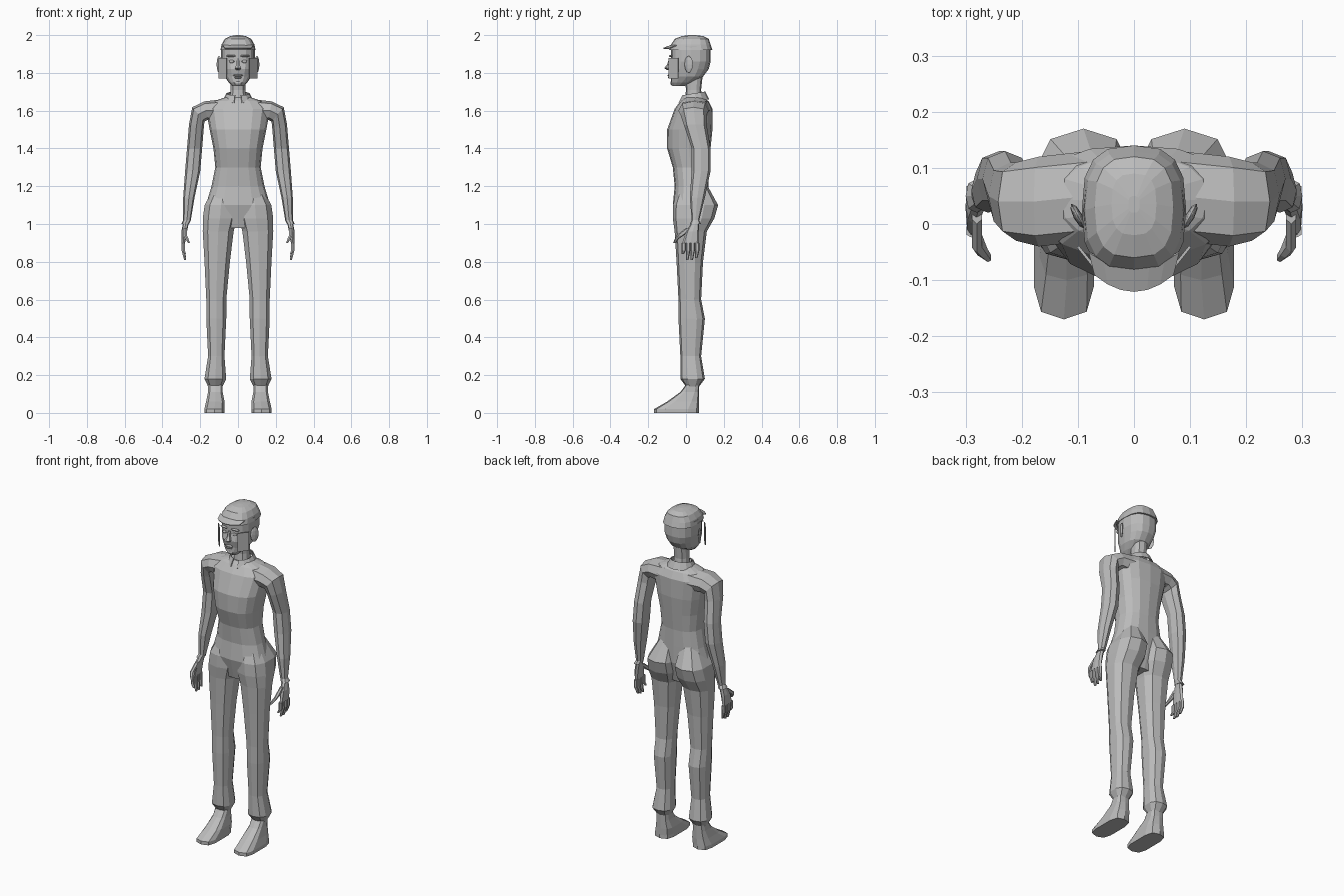
import bpy
import bmesh
from math import cos, sin, pi, radians, copysign
from mathutils import Matrix

if "Cube" in bpy.data.objects:
    bpy.data.objects.remove(bpy.data.objects["Cube"])

grey = bpy.data.materials.new("plain grey")
grey.use_nodes = True
shade = (.5, .5, .5, 1)
grey.diffuse_color = shade
grey.node_tree.nodes["Principled BSDF"].inputs["Base Color"].default_value = shade


def finish(name, bm, mirror=False, thickness=None):
    """Turn a bmesh into a flat shaded object, optionally thickened and mirrored."""
    bmesh.ops.recalc_face_normals(bm, faces=bm.faces)
    mesh = bpy.data.meshes.new(name)
    bm.to_mesh(mesh)
    bm.free()
    mesh.materials.append(grey)
    obj = bpy.data.objects.new(name, mesh)
    bpy.context.collection.objects.link(obj)
    if thickness:
        solid = obj.modifiers.new("thickness", "SOLIDIFY")
        solid.thickness = thickness
        solid.offset = 0
    if mirror:
        obj.modifiers.new("mirror", "MIRROR")


def span(left, right, front, back, height):
    """Level ring given by its extents."""
    middle_x = (left + right) / 2
    middle_y = (front + back) / 2
    return middle_x, middle_y, height, right - middle_x, back - middle_y


def centred(half_width, front, back, height):
    """Level ring that straddles the middle of the body."""
    return span(-half_width, half_width, front, back, height)


def rounded(value, power):
    """Superellipse form of a sine or cosine."""
    return copysign(abs(value) ** (2 / power), value)


def ring_points(x, y, z, rx, ry, tilt=0, sides=8, power=2.5):
    """Points of a rounded ring, tilted sideways by an angle in degrees."""
    slope = radians(tilt)
    for i in range(sides):
        angle = 2 * pi * i / sides - pi / 2
        u = rx * rounded(cos(angle), power)
        v = ry * rounded(sin(angle), power)
        yield x + u * cos(slope), y + v, z + u * sin(slope)


def loft(name, rings, sides=8, power=2.5, mirror=False):
    """Skin a row of rings and close both ends."""
    bm = bmesh.new()
    rows = []
    for ring in rings:
        points = ring_points(*ring, sides=sides, power=power)
        rows.append([bm.verts.new(point) for point in points])
    for low, high in zip(rows, rows[1:]):
        for i in range(sides):
            bm.faces.new((low[i - 1], low[i], high[i], high[i - 1]))
    bm.faces.new(rows[0])
    bm.faces.new(rows[-1])
    finish(name, bm, mirror)


def sheet(name, top, bottom, mirror=False):
    """Thin sheet between two rows of points."""
    bm = bmesh.new()
    upper = [bm.verts.new(point) for point in top]
    lower = [bm.verts.new(point) for point in bottom]
    for a, b, c, d in zip(upper, upper[1:], lower[1:], lower):
        bm.faces.new((a, b, c, d))
    finish(name, bm, mirror, thickness=.005)


def blob(name, place, size, mirror=False, turn=0):
    """Small faceted ellipsoid."""
    bm = bmesh.new()
    spin = Matrix.Rotation(radians(turn), 4, "Z")
    where = Matrix.Translation(place) @ spin @ Matrix.Diagonal((*size, 1))
    bmesh.ops.create_uvsphere(bm, u_segments=8, v_segments=6, radius=1, matrix=where)
    finish(name, bm, mirror)


# Torso, from pelvis to the base of the neck
loft("torso", [
    centred(.09, -.04, .09, .98),
    centred(.17, -.07, .12, 1.1),
    centred(.14, -.06, .12, 1.2),
    centred(.12, -.07, .12, 1.3),
    centred(.13, -.1, .13, 1.4),
    centred(.15, -.1, .14, 1.5),
    centred(.17, -.06, .14, 1.61),
    centred(.13, -.03, .12, 1.65),
    centred(.07, -.01, .09, 1.67),
], sides=16)

# Trouser legs with seat and flared cuffs
loft("trouser_leg", [
    span(.02, .12, -.03, .11, 1.21),
    span(0, .18, -.07, .17, 1.1),
    span(0, .19, -.07, .15, 1.03),
    span(.02, .19, -.06, .11, .96),
    span(.04, .18, -.05, .09, .8),
    span(.06, .17, -.04, .08, .6),
    span(.06, .17, -.04, .1, .5),
    span(.07, .16, -.03, .08, .3),
    span(.06, .18, -.03, .1, .18),
    span(.08, .16, 0, .07, .14),
], sides=10, mirror=True)

# Feet
loft("foot", [
    span(.08, .16, 0, .07, .15),
    span(.08, .16, -.03, .07, .11),
    span(.07, .17, -.1, .07, .06),
    span(.07, .18, -.17, .07, .02),
    span(.07, .18, -.17, .07, 0),
], sides=10, power=3.5, mirror=True)

# Arms, bending over the shoulder and ending in a narrow cuff
loft("arm", [
    (.08, .05, 1.6, .06, .08, 90),
    (.17, .04, 1.6, .05, .08, 80),
    (.21, .04, 1.58, .05, .07, 50),
    (.22, .05, 1.52, .04, .06, 10),
    (.23, .08, 1.4, .04, .05),
    (.24, .08, 1.28, .04, .05),
    (.26, .06, 1.14, .03, .04),
    (.27, .05, 1.02, .02, .02),
    (.28, .05, 1, .02, .03),
], mirror=True)

# Hands with four curled fingers and a thumb reaching forward
loft("palm", [
    span(.26, .29, .03, .07, 1.01),
    span(.27, .3, 0, .07, .96),
    span(.28, .3, -.02, .07, .9),
], mirror=True)
for i, tip in enumerate((.82, .81, .81, .84)):
    y = .06 - .024 * i
    loft(f"finger_{i + 1}", [
        (.29, y, .9, .01, .012),
        (.29, y, .86, .01, .011),
        (.28, y - .006, tip, .006, .007),
    ], sides=6, mirror=True)
loft("thumb", [
    (.28, .02, .98, .01, .02),
    (.28, -.03, .94, .01, .02),
    (.27, -.05, .92, .01, .01),
    (.26, -.06, .9, .006, .008),
], sides=6, mirror=True)

# Neck and open collar
loft("neck", [
    centred(.05, -.01, .09, 1.63),
    centred(.04, 0, .08, 1.71),
    centred(.04, -.01, .09, 1.8),
], sides=10)


def collar_row(radius, height):
    """Arc around the neck, open at the throat and raised at the nape."""
    for i in range(13):
        angle = radians(-75 + 330 * i / 12)
        yield radius * cos(angle), .04 + radius * sin(angle), height + .01 * sin(angle)


sheet("collar", collar_row(.06, 1.69), collar_row(.08, 1.65))

# Head and close hair cap
loft("head", [
    centred(.03, -.07, -.01, 1.73),
    centred(.05, -.08, .04, 1.75),
    centred(.07, -.08, .09, 1.78),
    centred(.08, -.09, .12, 1.82),
    centred(.09, -.08, .13, 1.86),
    centred(.09, -.08, .13, 1.94),
], sides=16)
loft("hair_cap", [
    centred(.093, -.09, .14, 1.92),
    centred(.087, -.08, .13, 1.95),
    centred(.07, -.06, .12, 1.98),
    centred(.04, -.02, .09, 1.995),
    centred(.01, .02, .05, 2),
], sides=16, power=2.8)

# Fringe standing out over the forehead
across = [i / 3 for i in range(-3, 4)]
sheet("fringe",
      [(.08 * t, -.08 + .03 * t * t, 1.945) for t in across],
      [(.07 * t, -.12 + .03 * t * t, 1.93) for t in across])

# Side hair sheets beside the cheeks
edges = [[(.1, -.04, z), (.06, -.09, z)] for z in (1.88, 1.77)]
sheet("side_hair", *edges, mirror=True)

# Ears
blob("ear", (.1, .014, 1.845), (.008, .025, .045), mirror=True, turn=-28)

# Facial features
loft("nose", [
    centred(.007, -.09, -.07, 1.875),
    centred(.01, -.1, -.07, 1.845),
    centred(.018, -.115, -.07, 1.825),
    centred(.012, -.1, -.07, 1.815),
], sides=6)
blob("eye", (.034, -.077, 1.86), (.015, .008, .008), mirror=True)
blob("eyebrow", (.037, -.08, 1.89), (.026, .009, .006), mirror=True, turn=12)
blob("upper_lip", (0, -.086, 1.787), (.026, .012, .006))
blob("lower_lip", (0, -.084, 1.776), (.02, .012, .007))
blob("chin", (0, -.068, 1.746), (.024, .015, .014))
